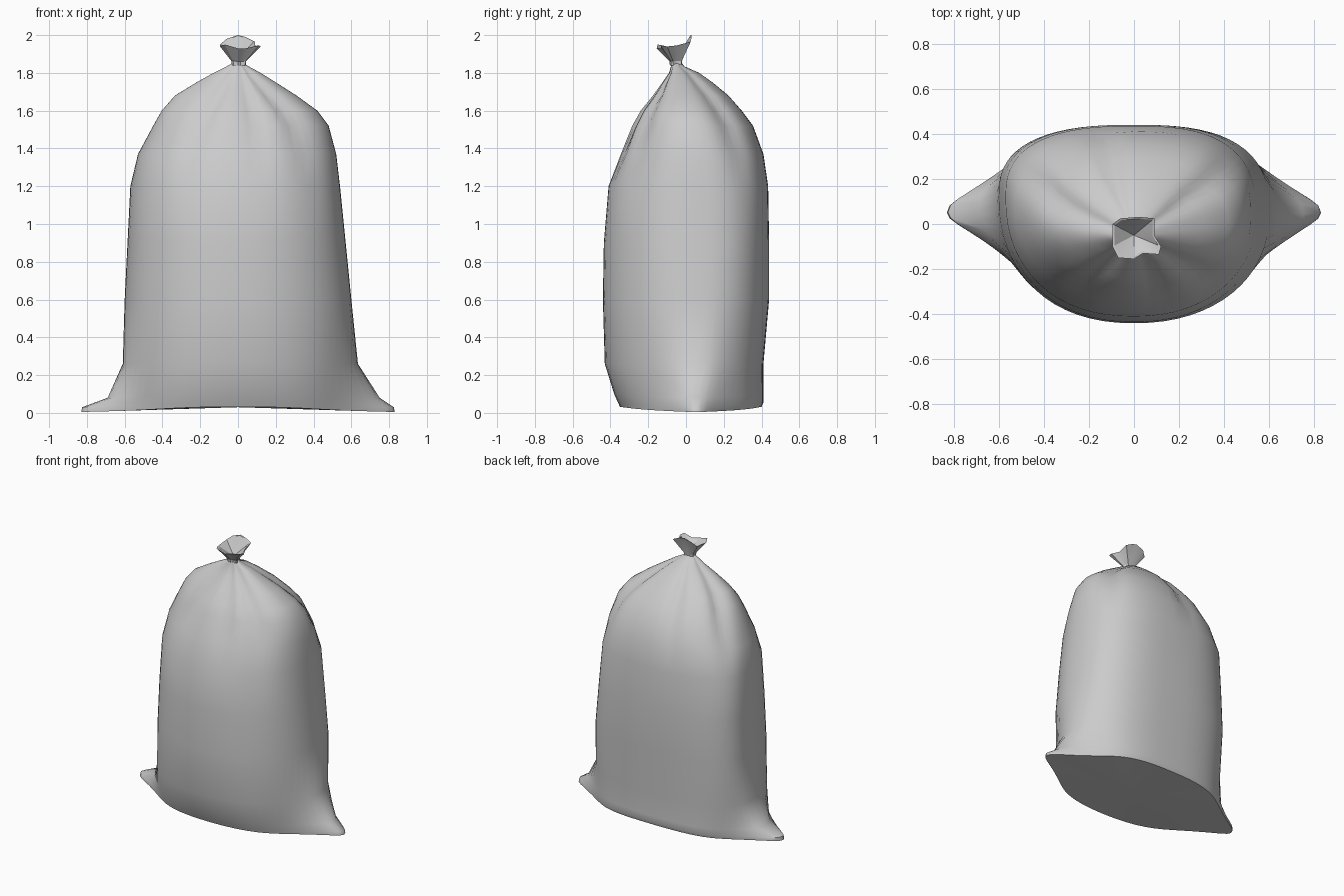
import bpy, bmesh, math
from math import sin, cos, pi

old = bpy.data.objects.get("Cube")
if old:
    bpy.data.objects.remove(old, do_unlink=True)

cloth = bpy.data.materials.new("grey cloth")
cloth.use_nodes = True
cloth.diffuse_color = (0.6, 0.6, 0.6, 1)
bsdf = cloth.node_tree.nodes["Principled BSDF"]
bsdf.inputs["Base Color"].default_value = (0.6, 0.6, 0.6, 1)
bsdf.inputs["Roughness"].default_value = 0.8


def loft(name, rings, start=None, end=None, angle=50):
    """Skin a stack of equal rings, closing either end with a fan."""
    bm = bmesh.new()
    loops = [[bm.verts.new(p) for p in ring] for ring in rings]
    count = len(loops[0])
    for a, b in zip(loops, loops[1:]):
        for i in range(count):
            j = (i + 1) % count
            bm.faces.new((a[i], a[j], b[j], b[i]))
    for loop, centre in ((loops[0], start), (loops[-1], end)):
        if centre:
            tip = bm.verts.new(centre)
            for i in range(count):
                bm.faces.new((loop[i], loop[(i + 1) % count], tip))
    bmesh.ops.recalc_face_normals(bm, faces=bm.faces)
    mesh = bpy.data.meshes.new(name)
    bm.to_mesh(mesh)
    bm.free()
    mesh.materials.append(cloth)
    obj = bpy.data.objects.new(name, mesh)
    bpy.context.collection.objects.link(obj)
    bpy.ops.object.select_all(action='DESELECT')
    obj.select_set(True)
    bpy.context.view_layer.objects.active = obj
    bpy.ops.object.shade_smooth_by_angle(angle=math.radians(angle))


# Sack levels: height, right reach, left reach, front, back, seam y
LEVELS = [
    (0.005, 0.83, 0.83, -0.35, 0.40, 0.05),
    (0.03, 0.825, 0.825, -0.36, 0.41, 0.05),
    (0.08, 0.69, 0.75, -0.38, 0.41, 0.05),
    (0.26, 0.61, 0.635, -0.43, 0.41, 0.07),
    (0.60, 0.60, 0.60, -0.44, 0.44, 0.085),
    (0.90, 0.585, 0.57, -0.435, 0.44, 0.085),
    (1.20, 0.57, 0.54, -0.41, 0.435, 0.08),
    (1.37, 0.53, 0.52, -0.345, 0.41, 0.06),
    (1.52, 0.45, 0.48, -0.285, 0.355, 0.03),
    (1.60, 0.405, 0.42, -0.24, 0.295, 0.01),
    (1.68, 0.335, 0.31, -0.175, 0.225, -0.01),
    (1.75, 0.22, 0.20, -0.125, 0.14, -0.03),
    (1.80, 0.13, 0.12, -0.09, 0.07, -0.04),
    (1.835, 0.06, 0.055, -0.08, -0.01, -0.05),
    (1.85, 0.033, 0.033, -0.075, -0.02, -0.05),
]
PLEATS = [28, 112, 163, 235, 288, 322]   # directions of the gathers, degrees
SEGMENTS = 64
BODY_REACH = 0.6                         # anything wider is a corner ear


def sack_ring(z, right, left, front, back, seam):
    gather = max(0, min(1, (z - 1.2) / 0.45))
    twist = 0.035 * min(1, z / 0.5) * (1 - gather)
    ring = []
    for i in range(SEGMENTS):
        t = 2 * pi * i / SEGMENTS
        c, s = cos(t), sin(t)
        # the right seam sits further back than the left one
        mid = seam - twist * c
        boxy = (2.65 if s > 0 else 2.2) * (1 - gather) + 2.1 * gather
        reach = left if c > 0 else right
        depth = back - mid if s > 0 else mid - front
        ear = max(0, reach - BODY_REACH)
        x = math.copysign((reach - ear) * abs(c) ** (2 / boxy) + ear * abs(c) ** 9, c)
        # the corners are pinched flat where they stick out
        pinch = 1 - 0.5 * min(1, ear / 0.2) * c ** 8
        y = math.copysign(depth * abs(s) ** (2 / boxy), s) * pinch
        # gathers deepen towards the tie
        heading = math.degrees(math.atan2(y, x))
        fold = 0
        for p in PLEATS:
            off = (heading - p + 180) % 360 - 180
            fold += math.exp(-(off / 9) ** 2)
        k = 1 - 0.13 * gather ** 1.5 * fold
        lift = 0.028 * s * s * max(0, 1 - z / 0.26)
        ring.append((x * k, mid + y * k, z + lift))
    return ring


rings = [sack_ring(*level) for level in LEVELS]
# underside: an inner ring, then a slightly raised centre
under = [(x * 0.6, y * 0.6, 0.6 * z + 0.012) for x, y, z in rings[0]]
loft("sack_body", [under] + rings, start=(0, 0, 0.03))

# Loose gathered mouth above the tie
RIM = [
    (0.09, -0.05, 1.945), (0.09, 0.025, 1.965), (0.04, 0.03, 1.99),
    (0.0, 0.03, 2.0), (-0.06, 0.025, 1.98), (-0.095, 0.0, 1.95),
    (-0.095, -0.1, 1.94), (-0.07, -0.15, 1.95), (0.0, -0.155, 1.93),
    (0.04, -0.13, 1.93), (0.11, -0.135, 1.945), (0.12, -0.1, 1.94),
]
TIE = (0, -0.05)


def mouth_ring(scale, z, follow):
    """Rim shape shrunk towards the tie, following the rim height by a share."""
    return [(TIE[0] + (x - TIE[0]) * scale, TIE[1] + (y - TIE[1]) * scale,
             z + (h - z) * follow) for x, y, h in RIM]


loft("sack_mouth", [
    mouth_ring(0.34, 1.84, 0),
    mouth_ring(0.36, 1.86, 0.02),
    mouth_ring(1.0, 1.87, 1.0),
    mouth_ring(0.9, 1.87, 0.98),
], end=(TIE[0], TIE[1], 1.875), angle=25)
